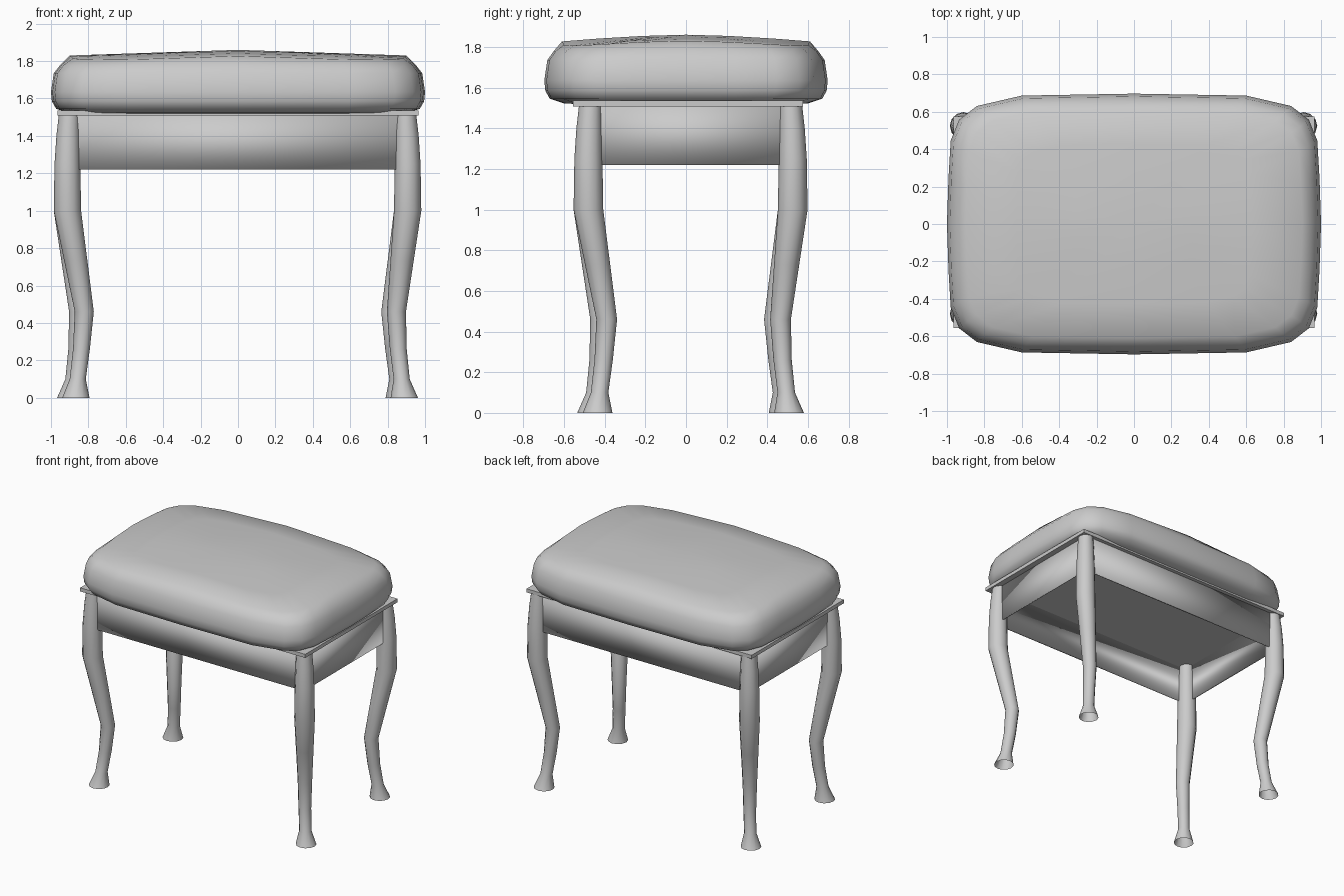
import bpy, bmesh
from math import cos, sin, pi

if "Cube" in bpy.data.objects:
    bpy.data.objects.remove(bpy.data.objects["Cube"])


def finish(name, bm, angle=0.7):
    bmesh.ops.recalc_face_normals(bm, faces=bm.faces)
    me = bpy.data.meshes.new(name)
    bm.to_mesh(me)
    bm.free()
    ob = bpy.data.objects.new(name, me)
    bpy.context.collection.objects.link(ob)
    bpy.ops.object.select_all(action='DESELECT')
    ob.select_set(True)
    bpy.context.view_layer.objects.active = ob
    bpy.ops.object.shade_smooth_by_angle(angle=angle)
    return ob


def loft(bm, rings):
    loops = [[bm.verts.new(p) for p in r] for r in rings]
    for a, b in zip(loops, loops[1:]):
        n = len(a)
        for i in range(n):
            bm.faces.new((a[i], a[(i + 1) % n], b[(i + 1) % n], b[i]))
    return loops


def fan(bm, loop, point):
    c = bm.verts.new(point)
    for i in range(len(loop)):
        bm.faces.new((loop[i], loop[(i + 1) % len(loop)], c))


# Seat cushion: rounded outline lofted through a puffed profile
quarter = [(1, 0), (.992, .35), (.98, .64), (.935, .80), (.84, .905), (.6, .985)]
outline = quarter + [(0, 1)] + [(-x, y) for x, y in quarter[:0:-1]]
outline += [(-x, -y) for x, y in outline]


def top_z(x, y):
    return 1.86 - .03 * abs(x) / .9 - .033 * (abs(y) / .61) ** 1.6


profile = [(.78, .48, 1.517), (.90, .60, 1.522), (.972, .67, 1.545),
           (.995, .692, 1.585), (1.0, .697, 1.635), (.985, .682, 1.735),
           (.95, .65, 1.78)]
rings = [[(u * sx, v * sy, z) for u, v in outline] for sx, sy, z in profile]
for s in (1, .7, .35):
    rings.append([(u * .9 * s, v * .61 * s, top_z(u * .9 * s, v * .61 * s))
                  for u, v in outline])
bm = bmesh.new()
loops = loft(bm, rings)
fan(bm, loops[0], (0, 0, 1.515))
fan(bm, loops[-1], (0, 0, 1.86))
finish("seat_cushion", bm, 0.9)


def rect(x, y0, y1, z):
    return [(-x, y0, z), (x, y0, z), (x, y1, z), (-x, y1, z)]


# Thin board under the cushion
bm = bmesh.new()
lo, hi = loft(bm, [rect(.965, -.555, .575, 1.508), rect(.965, -.555, .575, 1.536)])
bm.faces.new(lo)
bm.faces.new(hi)
finish("seat_board", bm)

# Apron: four thin walls, open below
bm = bmesh.new()
loft(bm, [rect(.92, -.505, .545, 1.22), rect(.92, -.505, .545, 1.51)])
apron = finish("apron", bm)
mod = apron.modifiers.new("thickness", 'SOLIDIFY')
mod.thickness = .015

# Curved legs: the same bent tube turned by quarter turns at each corner
# (height, bend a, bend b, radius)
leg = [(0, .045, .018, .073), (.1, .055, .032, .043), (.26, .075, .05, .045),
       (.46, .09, .06, .051), (.73, .045, .03, .062), (1.0, 0, 0, .073),
       (1.25, 0, 0, .069), (1.4, .004, .004, .063), (1.515, .01, .01, .056)]
corners = {"front_left_leg": (-.912, -.48, 0), "front_right_leg": (.907, -.48, 1),
           "back_right_leg": (.907, .525, 2), "back_left_leg": (-.912, .525, 3)}
for name, (cx, cy, turns) in corners.items():
    c, s = cos(turns * pi / 2), sin(turns * pi / 2)
    rings = []
    for z, a, b, r in leg:
        x, y = cx + a * c - b * s, cy + a * s + b * c
        rings.append([(x + r * cos(t * pi / 6), y + r * sin(t * pi / 6), z)
                      for t in range(12)])
    bm = bmesh.new()
    loops = loft(bm, rings)
    bm.faces.new(loops[-1])
    finish(name, bm)
